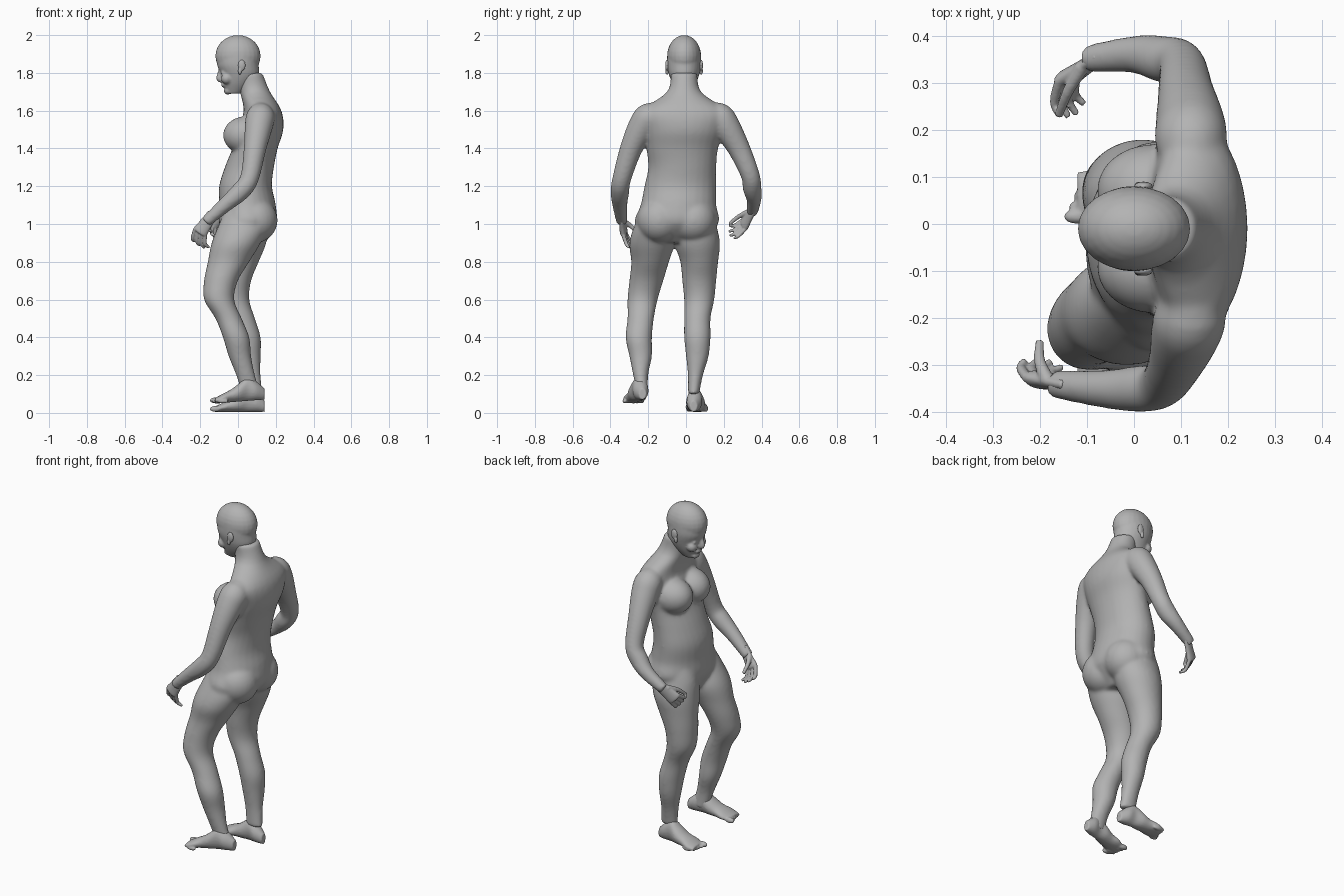
import bpy, bmesh, math
from mathutils import Vector, Matrix

cube = bpy.data.objects.get("Cube")
if cube:
    bpy.data.objects.remove(cube, do_unlink=True)

grey = bpy.data.materials.new("plain_grey")
grey.use_nodes = True
colour = (.45, .45, .45, 1)
grey.diffuse_color = colour
grey.node_tree.nodes["Principled BSDF"].inputs["Base Color"].default_value = colour


def smooth_rows(rows, steps):
    """Insert smoothly interpolated rows between the given rows of numbers."""
    result = []
    last = len(rows) - 1
    for i in range(last):
        start, end = Vector(rows[i]), Vector(rows[i + 1])
        tangent_in = (end - Vector(rows[max(i - 1, 0)])) / 2
        tangent_out = (Vector(rows[min(i + 2, last)]) - start) / 2
        for step in range(steps):
            t = step / steps
            ease = t * t * (3 - 2 * t)
            result.append(start.lerp(end, ease) + tangent_in * t * (1 - t) ** 2
                          - tangent_out * t * t * (1 - t))
    return result + [Vector(rows[last])]


def skin_rings(bm, rings, sides):
    """Skin a list of (centre, half axis, half axis) ellipses into a closed tube."""
    angles = [math.tau * k / sides for k in range(sides)]
    loops = [[bm.verts.new(centre + u * math.cos(a) + v * math.sin(a)) for a in angles]
             for centre, u, v in rings]
    faces = [bm.faces.new(loops[0][::-1]), bm.faces.new(loops[-1])]
    for low, high in zip(loops, loops[1:]):
        for k in range(sides):
            following = (k + 1) % sides
            faces.append(bm.faces.new((low[k], low[following], high[following], high[k])))
    bmesh.ops.recalc_face_normals(bm, faces=faces)


def stack(bm, bottom, spacing, rows):
    """Evenly spaced level sections: centre x, centre y, half depth, half width."""
    levels = [(bottom + spacing * i, *row) for i, row in enumerate(rows)]
    skin_rings(bm, [(Vector((x, y, z)), Vector((depth, 0, 0)), Vector((0, width, 0)))
                    for z, x, y, depth, width in smooth_rows(levels, 4)], 28)


def tube(bm, points, radii, sides=20, side=(.3, 1, .1), flat=1):
    """Tapering tube through points, optionally flattened across its side."""
    rows = smooth_rows([(*p, r) for p, r in zip(points, radii)], 4)
    path = [Vector(row[:3]) for row in rows]
    rings = []
    for i, point in enumerate(path):
        along = (path[min(i + 1, len(path) - 1)] - path[max(i - 1, 0)]).normalized()
        u = Vector(side)
        u = (u - along * u.dot(along)).normalized() * rows[i][3]
        rings.append((point, u, along.cross(u) * flat))
    skin_rings(bm, rings, sides)


def ball(bm, centre, radii):
    bmesh.ops.create_uvsphere(bm, u_segments=24, v_segments=14, radius=1,
                              matrix=Matrix.Translation(centre) @ Matrix.Diagonal((*radii, 1)))


def finish(name, bm, voxel, softness):
    """Fuse the overlapping forms into one soft skin."""
    mesh = bpy.data.meshes.new(name)
    bm.to_mesh(mesh)
    bm.free()
    part = bpy.data.objects.new(name, mesh)
    bpy.context.collection.objects.link(part)
    mesh.materials.append(grey)
    fuse = part.modifiers.new("fuse", "REMESH")
    fuse.mode = "VOXEL"
    fuse.voxel_size = voxel
    fuse.use_smooth_shade = True
    soften = part.modifiers.new("soften", "SMOOTH")
    soften.factor = .5
    soften.iterations = softness


# Torso and neck, from the crotch upwards
middle = -.01
body = bmesh.new()
stack(body, .9, .1, [
    (.03, -.06, .08, .1), (.05, -.05, .15, .22), (.05, -.04, .15, .2),
    (.04, -.03, .14, .19), (.06, -.02, .13, .18), (.09, -.02, .12, .19),
    (.12, middle, .12, .21), (.13, middle, .1, .22), (.09, middle, .08, .09),
    (.06, middle, .07, .07)])
for side in (-1, 1):
    chest = (.04, middle + side * .08, 1.47)
    ball(body, chest, (.12, .1, .1))
    seat = (.09, side * .09 - .05, 1.02)
    ball(body, seat, (.12, .12, .12))

# Legs share one girth profile from hip to ankle; the left knee is bent forward
depths = (.1, .13, .13, .11, .09, .08, .07, .07, .06, .05, .05)
widths = (.08, .1, .12, .1, .09, .08, .07, .07, .06, .04, .03)
left_x = (.04, .03, -.01, -.05, -.09, -.1, -.05, -.01, .01, .04, .07)
left_y = (-.14, -.17, -.18, -.19, -.21, -.23, -.24, -.25, -.24, -.24, -.23)
right_x = (.04, .03, .02, 0, -.02, -.02, .02, .05, .06, .07, .08)
right_y = (.06, .06, .06, .07, .07, .07, .06, .06, .06, .05, .04)
for leg in ((left_x, left_y), (right_x, right_y)):
    stack(body, 1.1, -.1, list(zip(*leg, depths, widths)))

# Arms share one girth profile, rooted inside the chest and tapering to the wrist
girth = (.05, .075, .075, .06, .05, .05, .04, .03)
left_arm = [(.12, -.12, 1.58), (.12, -.19, 1.57), (.11, -.23, 1.52), (.09, -.29, 1.4),
            (.06, -.34, 1.24), (.01, -.35, 1.17), (-.07, -.35, 1.1), (-.17, -.34, 1.01)]
right_arm = [(.12, .1, 1.58), (.12, .17, 1.57), (.12, .21, 1.52), (.11, .28, 1.4),
             (.1, .34, 1.26), (.06, .35, 1.19), (0, .36, 1.13), (-.1, .35, 1.06)]
tube(body, left_arm, girth)
tube(body, right_arm, girth)
finish("body", body, .008, 16)


def foot(name, heel, splay, lift, tilt, outward):
    """Foot along x: splay turns the toes outward, tilt raises the heel."""
    bm = bmesh.new()
    tops = (.06, .1, .13, .1, .07, .05, .03)
    half_widths = (.02, .04, .04, .05, .05, .06, .05)
    rows = []
    for i, (top, width) in enumerate(zip(tops, half_widths)):
        forward = i / 6
        rows.append((.14 - .26 * forward, heel + splay * forward,
                     lift + top / 2 + tilt * (.1 - .2 * forward), top / 2, width))
    skin_rings(bm, [(Vector((x, y, z)), Vector((0, width, 0)), Vector((0, 0, height)))
                    for x, y, z, height, width in smooth_rows(rows, 4)], 20)
    for toe in range(5):
        size = .012 if toe else .016
        across = heel + splay + outward * (toe - 2) * .022
        ball(bm, (toe * .01 - .12, across, lift + size - tilt / 10), (.03, size, size))
    finish(name, bm, .005, 5)


# Feet
foot("left_foot", heel=-.23, splay=-.05, lift=.06, tilt=.1, outward=-1)
foot("right_foot", heel=.04, splay=.02, lift=.005, tilt=0, outward=1)


def hand(name, wrist, knuckle, tip, across, thumb):
    """Flat palm, four curled fingers spread across it, and a thumb."""
    bm = bmesh.new()
    wrist, knuckle, tip, thumb = map(Vector, (wrist, knuckle, tip, thumb))
    across = Vector(across).normalized()
    outward = (knuckle - wrist).normalized()
    palm = (wrist - outward * .03, wrist.lerp(knuckle, .5), knuckle, knuckle + outward * .01)
    tube(bm, palm, (.03, .035, .04, .03), side=across, flat=.5)
    for finger, length in enumerate((.9, 1, 1, .8)):
        place = across * (finger - 1.5)
        base = knuckle + place * .02
        end = knuckle + place * .03 + (tip - knuckle) * length
        bend = base.lerp(end, .5) + outward * .02
        tube(bm, (base, bend, end), (.011, .01, .007), sides=10)
    root = wrist.lerp(knuckle, .3) - across * .02
    joint = root.lerp(thumb, .5) - across * .01
    tube(bm, (root, joint, thumb), (.016, .012, .009), sides=10)
    finish(name, bm, .004, 2)


# Hands
hand("left_hand", wrist=(-.15, -.34, 1.03), knuckle=(-.2, -.33, .96), tip=(-.19, -.29, .88),
     across=(.8, -.1, -.4), thumb=(-.2, -.25, .95))
hand("right_hand", wrist=(-.08, .35, 1.07), knuckle=(-.14, .31, 1), tip=(-.13, .23, .95),
     across=(.6, .2, -.8), thumb=(-.16, .23, 1))

# Head: tapering face below a rounded skull
head = bmesh.new()
stack(head, 1.69, .05, [
    (-.02, middle, .04, .03), (0, middle, .08, .06), (.01, middle, .1, .08),
    (0, middle, .11, .09), (0, middle, .11, .09)])
ball(head, (0, middle, 1.89), (.12, .09, .11))
bridge, nose_tip, nose_base = (-.09, middle, 1.82), (-.1, middle, 1.77), (-.08, middle, 1.76)
tube(head, (bridge, nose_tip, nose_base), (.01, .016, .01), sides=12)
lips, chin = (-.075, middle, 1.735), (-.055, middle, 1.705)
ball(head, lips, (.015, .03, .012))
ball(head, chin, (.02, .03, .02))
for side in (-1, 1):
    eye = (-.08, middle + side * .035, 1.8)
    cheek = (-.06, middle + side * .04, 1.77)
    ball(head, eye, (.01, .02, .01))
    ball(head, cheek, (.03, .03, .03))
finish("head", head, .006, 6)

# Ears
for side, label in ((-1, "left"), (1, "right")):
    ear = bmesh.new()
    outer = middle + side * .09
    ball(ear, (.02, outer, 1.84), (.02, .01, .03))
    ball(ear, (.01, outer, 1.81), (.01, .01, .02))
    finish(label + "_ear", ear, .004, 1)
